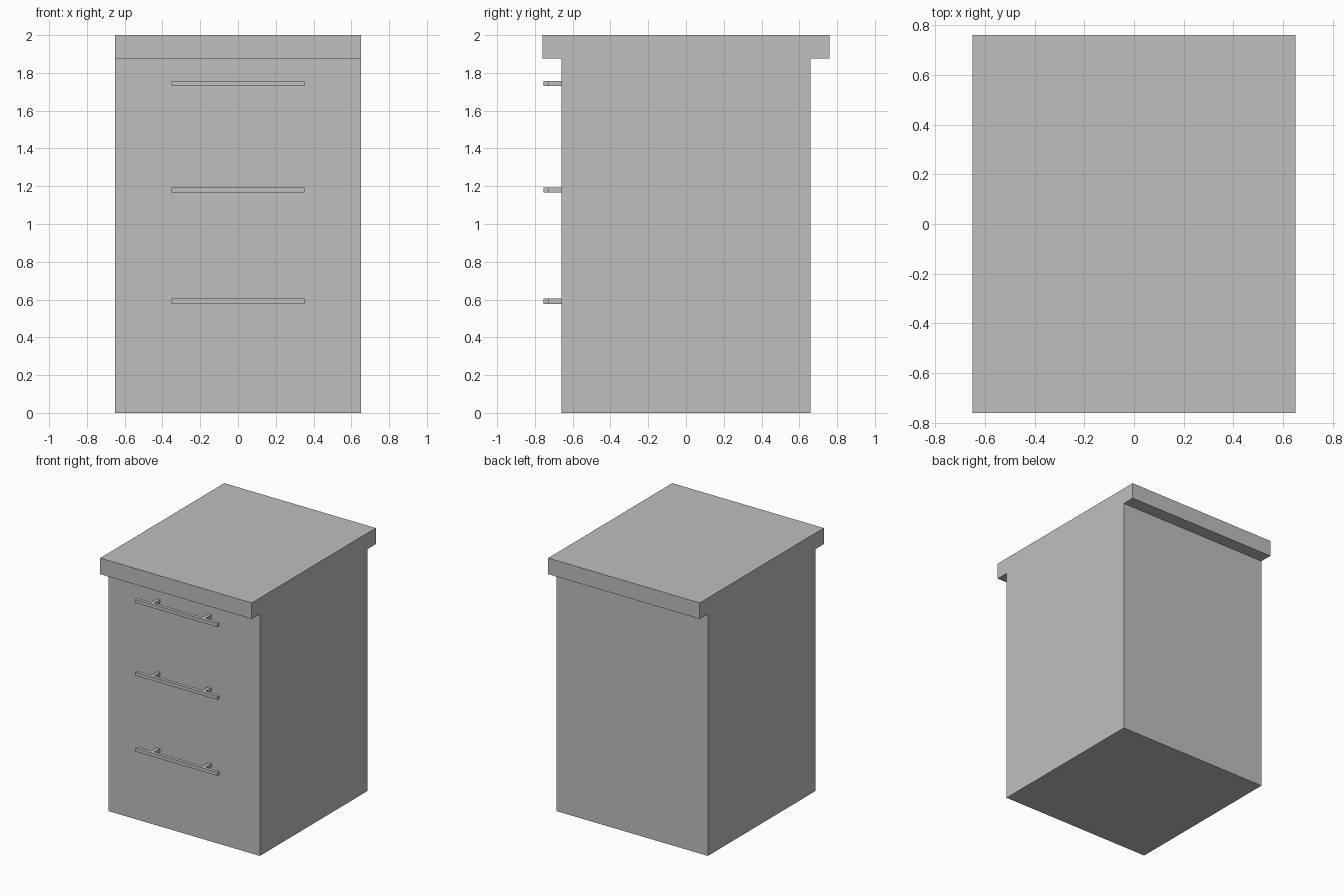
import bpy
import bmesh
from mathutils import Vector

cube = bpy.data.objects.get("Cube")
if cube:
    bpy.data.objects.remove(cube, do_unlink=True)

GREY = (0.52, 0.52, 0.52, 1.0)
grey = bpy.data.materials.new("plain grey")
grey.use_nodes = True
grey.diffuse_color = GREY
grey.node_tree.nodes["Principled BSDF"].inputs["Base Color"].default_value = GREY


def box(name, low, high):
    """Add a flat-faced box spanning two opposite corners."""
    low, high = Vector(low), Vector(high)
    bm = bmesh.new()
    bmesh.ops.create_cube(bm, size=1)
    bmesh.ops.scale(bm, vec=high - low, verts=bm.verts)
    bmesh.ops.translate(bm, vec=(low + high) / 2, verts=bm.verts)
    mesh = bpy.data.meshes.new(name)
    bm.to_mesh(mesh)
    bm.free()
    mesh.materials.append(grey)
    obj = bpy.data.objects.new(name, mesh)
    bpy.context.collection.objects.link(obj)
    return obj


HALF_WIDTH = 0.65
BODY_DEPTH = 0.66
TOP_DEPTH = 0.76
TOP_Z = 1.875

# Cabinet body and overhanging worktop
box("cabinet_body", (-HALF_WIDTH, -BODY_DEPTH, 0), (HALF_WIDTH, BODY_DEPTH, TOP_Z))
box("worktop", (-HALF_WIDTH, -TOP_DEPTH, TOP_Z), (HALF_WIDTH, TOP_DEPTH, 2))

# Drawer handles: a square bar carried by two short posts
BAR_HALF = 0.353
T = 0.0133
BAR_FRONT = -0.755
BAR_BACK = BAR_FRONT + 2 * T
for level, z in (("lower", 0.591), ("middle", 1.18), ("upper", 1.744)):
    box(level + "_handle_bar", (-BAR_HALF, BAR_FRONT, z - T), (BAR_HALF, BAR_BACK, z + T))
    for side, x in (("right", -0.22), ("left", 0.22)):
        box(f"{level}_handle_{side}_post", (x - T, BAR_BACK, z - T), (x + T, -BODY_DEPTH, z + T))
